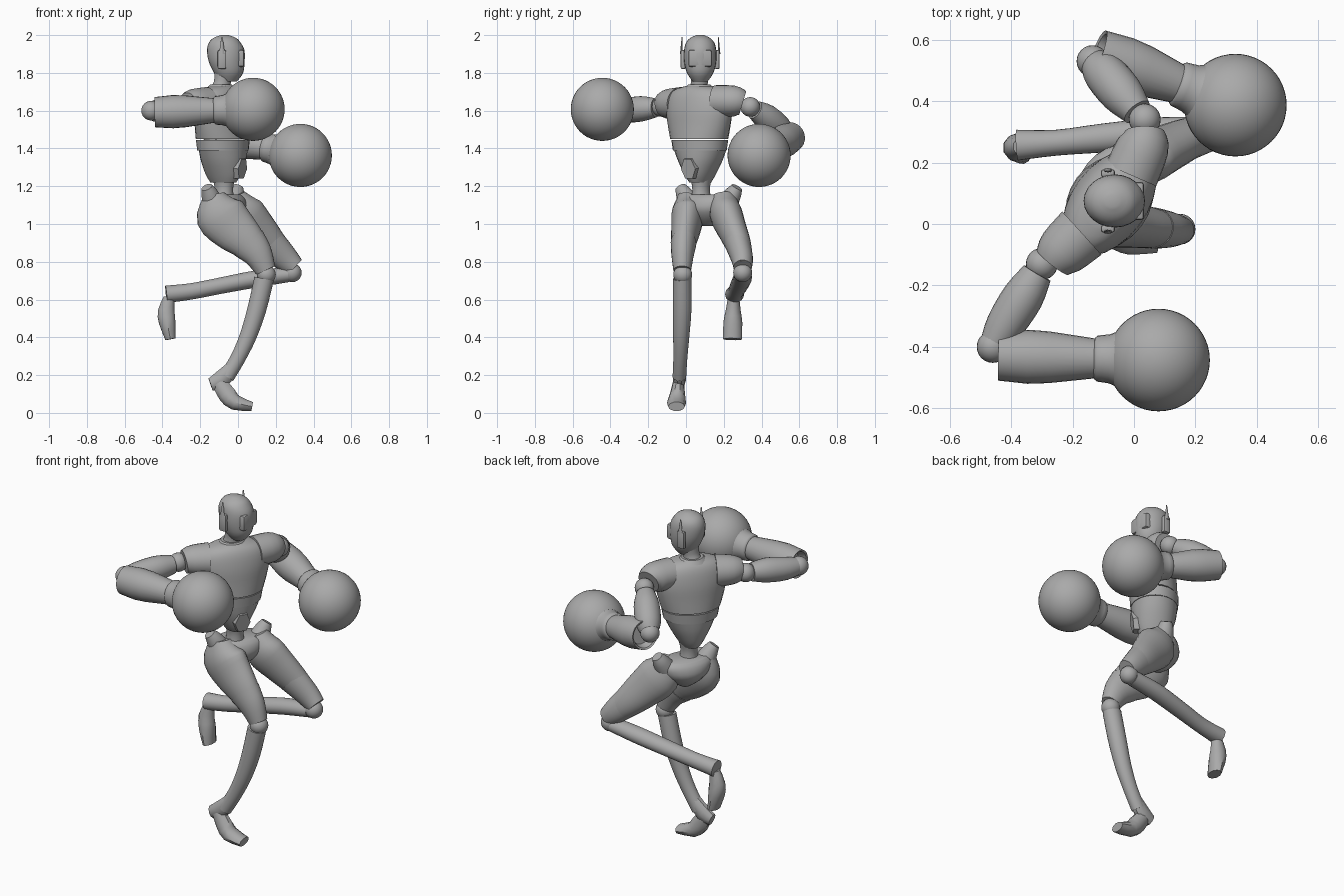
import bpy
import bmesh
import math
from mathutils import Vector

default_cube = bpy.data.objects.get("Cube")
if default_cube:
    bpy.data.objects.remove(default_cube, do_unlink=True)

# Single plain finish for every part
grey = bpy.data.materials.new("plain_grey")
grey.use_nodes = True
grey.diffuse_color = (.4, .4, .4, 1)
grey.node_tree.nodes["Principled BSDF"].inputs["Base Color"].default_value = (.4, .4, .4, 1)

UP = Vector((0, 0, 1))
ACROSS = Vector((0, 1, 0))
CHEST_SIDE = Vector((.6, .8, 0))
BELLY_SIDE = Vector((.53, .85, 0))
HIP_SIDE = Vector((.47, .88, 0))
parts = []


def finish(name, bm):
    """Turn a bmesh into a named, coloured object."""
    bmesh.ops.recalc_face_normals(bm, faces=bm.faces)
    mesh = bpy.data.meshes.new(name)
    bm.to_mesh(mesh)
    bm.free()
    mesh.materials.append(grey)
    part = bpy.data.objects.new(name, mesh)
    bpy.context.collection.objects.link(part)
    parts.append(part)
    return part


def refine(rings, steps):
    """Blend smoothly between the given rings (Catmull-Rom)."""
    result = []
    last = len(rings) - 1
    for i in range(last):
        before, start, end, after = (rings[max(0, min(last, i + k))] for k in (-1, 0, 1, 2))
        for step in range(steps):
            t = step / steps
            result.append([
                .5 * (2 * q + (r - p) * t + (2 * p - 5 * q + 4 * r - s) * t * t
                      + (3 * q - p - 3 * r + s) * t ** 3)
                for p, q, r, s in zip(before, start, end, after)])
    result.append(list(rings[last]))
    return result


def loft(name, rings, side=ACROSS, axis=None, steps=3, sides=24):
    """Skin oval rings (x, y, z, half width, half depth) along a path."""
    rings = [ring if len(ring) == 5 else (*ring, ring[-1]) for ring in rings]
    rings = refine(rings, steps)
    centres = [Vector(ring[:3]) for ring in rings]
    bm = bmesh.new()
    loops = []
    for i, ring in enumerate(rings):
        along = axis or centres[min(i + 1, len(rings) - 1)] - centres[max(i - 1, 0)]
        along = along.normalized()
        wide = (side - along * side.dot(along)).normalized()
        deep = along.cross(wide)
        loop = []
        for k in range(sides):
            angle = math.tau * k / sides
            offset = wide * ring[3] * math.cos(angle) + deep * ring[4] * math.sin(angle)
            loop.append(bm.verts.new(centres[i] + offset))
        loops.append(loop)
    for lower, upper in zip(loops, loops[1:]):
        for k in range(sides):
            n = (k + 1) % sides
            bm.faces.new((lower[k], lower[n], upper[n], upper[k]))
    bm.faces.new(loops[0][::-1])
    bm.faces.new(loops[-1])
    return finish(name, bm)


def stack(name, x, y, levels, side):
    """Body section made of level ovals (z, half width, half depth)."""
    rings = [(x, y, z, wide, deep) for z, wide, deep in levels]
    return loft(name, rings, side, UP)


def ball(name, centre, radius, detail=20):
    bm = bmesh.new()
    bmesh.ops.create_uvsphere(bm, u_segments=detail * 2, v_segments=detail, radius=radius)
    bmesh.ops.translate(bm, verts=bm.verts, vec=centre)
    return finish(name, bm)


def block(name, centre, size, bevel):
    bm = bmesh.new()
    bmesh.ops.create_cube(bm, size=1)
    bmesh.ops.scale(bm, verts=bm.verts, vec=size)
    bmesh.ops.translate(bm, verts=bm.verts, vec=centre)
    bmesh.ops.bevel(bm, geom=bm.edges[:], offset=bevel, segments=2, affect='EDGES', profile=.5)
    return finish(name, bm)


# Torso: chest, rib band, belly and waist
stack("chest", -.08, .07, [(1.45, .165, .13), (1.52, .185, .125), (1.6, .2, .12),
                           (1.67, .19, .105), (1.71, .15, .085), (1.73, .08, .06)], CHEST_SIDE)
stack("rib_band", -.08, .073, [(1.39, .15, .128), (1.445, .16, .132)], CHEST_SIDE)
stack("belly", -.078, .075, [(1.22, .05, .075), (1.26, .075, .098), (1.33, .115, .118),
                             (1.39, .142, .125)], BELLY_SIDE)
stack("waist", -.075, .08, [(1.1, .06, .06), (1.18, .045, .05), (1.24, .055, .06)], BELLY_SIDE)

# Six-sided belly plate set into the front
forward = Vector((.85, -.53, -.15)).normalized()
plate = Vector((-.078, .075, 1.31)) + forward * .09
loft("belly_plate", [(*plate, .05, .065), (*(plate + forward * .032), .045, .06)],
     BELLY_SIDE, forward, steps=1, sides=6)

# Pelvis with raised hip points
stack("pelvis", -.075, .115, [(.99, .03, .03), (1.03, .09, .08), (1.08, .14, .11),
                              (1.13, .155, .1), (1.155, .13, .075)], HIP_SIDE)
loft("right_hip_point", [(-.13, .02, 1.1, .06), (-.15, -.01, 1.16, .045), (-.165, -.03, 1.195, .03)])
loft("left_hip_point", [(-.02, .21, 1.1, .06), (-.01, .25, 1.16, .045), (0, .27, 1.195, .03)])

# Neck, collar and head
loft("neck", [(-.1, .07, 1.68, .065), (-.085, .07, 1.74, .045), (-.075, .073, 1.8, .05)])
stack("collar", -.09, .07, [(1.715, .085, .075), (1.738, .06, .058)], CHEST_SIDE)
loft("head", [(-.05, .075, 1.755, .04, .045), (-.05, .075, 1.8, .07, .077),
              (-.06, .075, 1.86, .085, .095), (-.065, .075, 1.92, .085, .099),
              (-.07, .075, 1.96, .075, .084), (-.07, .075, 1.985, .052, .06),
              (-.07, .075, 2, .02, .02)], axis=UP)
block("visor", (0, .075, 1.877), (.066, .125, .09), .012)
for label, sign in (("right", -1), ("left", 1)):
    ear_y = .075 + sign * .09
    block(label + "_ear", (-.085, ear_y, 1.87), (.045, .026, .1), .008)
    loft(label + "_antenna", [(-.085, ear_y + sign * .01, 1.9, .007, .016),
                              (-.085, ear_y + sign * .006, 1.99, .002, .003)], steps=1, sides=8)


def arm(label, cap, shoulder, upper, elbow, hand):
    """Shoulder cap, upper arm, hollow-ended forearm, cuff and round glove."""
    loft(label + "_shoulder_cap", cap, UP)
    ball(label + "_shoulder_joint", shoulder, .052, 12)
    loft(label + "_upper_arm", upper, UP)
    ball(label + "_elbow_joint", upper[-1][:3], .052, 12)
    elbow, hand = Vector(elbow), Vector(hand)
    reach = (hand - elbow).normalized()

    def at(distance, radius):
        return (*(elbow + reach * distance), radius)

    wrist = (hand - elbow).length - .2
    loft(label + "_forearm", [at(.04, .055), at(0, .07), at(-.005, .08), at(.09, .088),
                              at(.16, .084), at(wrist, .064)], UP, reach, steps=1)
    loft(label + "_cuff", [at(wrist - .01, .062), at(wrist, .075), at(wrist + .04, .08),
                           at(wrist + .08, .1), at(wrist + .13, .14)], UP, reach, steps=2)
    ball(label + "_glove", hand, .167, 24)


arm("right", [(-.17, -.03, 1.635, .09, .095), (-.235, -.09, 1.635, .08, .085), (-.265, -.125, 1.63, .065)],
    (-.3, -.13, 1.62),
    [(-.315, -.16, 1.615, .05), (-.36, -.235, 1.61, .067), (-.42, -.33, 1.6, .063), (-.46, -.4, 1.6, .045)],
    (-.435, -.43, 1.592), (.08, -.443, 1.607))
arm("left", [(-.01, .16, 1.65, .085, .09), (.03, .255, 1.65, .082, .085), (.035, .3, 1.64, .065)],
    (.035, .34, 1.62),
    [(.01, .365, 1.605, .05), (-.04, .425, 1.565, .07), (-.1, .495, 1.505, .068), (-.135, .53, 1.47, .045)],
    (-.115, .553, 1.46), (.33, .387, 1.363))

# Right leg: planted on the ground
loft("right_thigh", [(-.13, .02, 1.15, .06, .06), (-.1, .01, 1.06, .085, .13), (-.03, 0, .98, .078, .124),
                     (.045, -.012, .91, .067, .1), (.1, -.018, .84, .056, .075), (.14, -.02, .755, .044, .05)])
loft("right_knee_guard", [(.055, -.013, .9, .068, .099), (.105, -.018, .84, .06, .079),
                          (.148, -.02, .755, .047, .053)])
ball("right_knee_joint", (.15, -.017, .732), .05, 12)
loft("right_shin", [(.138, -.02, .71, .048, .052), (.1, -.02, .55, .049, .05), (.055, -.025, .41, .043, .045),
                    (0, -.03, .29, .037, .04), (-.06, -.035, .19, .036, .04)])
loft("right_heel", [(-.03, -.033, .24, .035, .038), (-.09, -.035, .175, .035, .05),
                    (-.145, -.037, .15, .028, .036)], steps=2, sides=10)
loft("right_foot", [(-.1, -.04, .16, .03, .04), (-.06, -.045, .1, .04, .05),
                    (-.015, -.05, .055, .05, .043), (.075, -.05, .034, .044, .025)], steps=2, sides=10)

# Left leg: knee raised, shin folded back
loft("left_thigh", [(-.02, .2, 1.15, .06, .06), (.02, .21, 1.06, .085, .115), (.1, .245, .97, .076, .105),
                    (.18, .28, .885, .066, .085), (.25, .297, .815, .054, .065), (.295, .3, .768, .046, .052)])
loft("left_knee_guard", [(.165, .273, .9, .068, .088), (.25, .297, .818, .058, .07),
                         (.3, .3, .77, .049, .055)])
ball("left_knee_joint", (.287, .3, .742), .05, 12)
loft("left_shin", [(.265, .3, .732, .046, .04), (.1, .298, .71, .05, .045), (-.1, .28, .672, .047, .043),
                   (-.25, .265, .643, .042, .043), (-.38, .257, .628, .05, .046)])
loft("left_foot", [(-.365, .252, .61, .03, .03), (-.38, .25, .54, .04, .046),
                   (-.375, .248, .48, .05, .046), (-.358, .246, .39, .05, .028)], steps=2, sides=10)

# Smooth shading with crisp edges
bpy.ops.object.select_all(action='DESELECT')
for part in parts:
    part.select_set(True)
bpy.context.view_layer.objects.active = parts[0]
bpy.ops.object.shade_smooth_by_angle(angle=math.radians(40))
